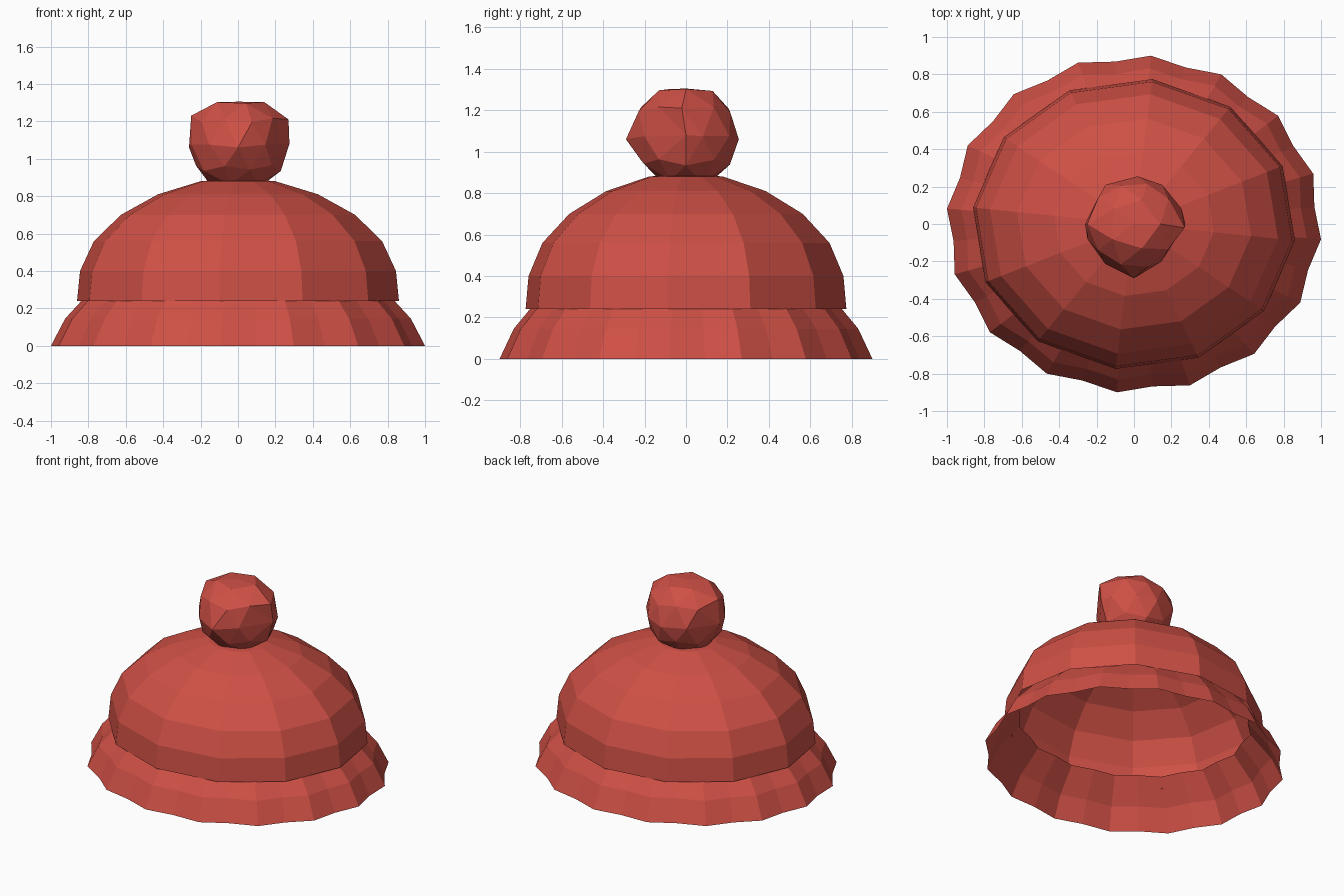
import bpy, bmesh, math, random
from mathutils import Vector

if "Cube" in bpy.data.objects:
    bpy.data.objects.remove(bpy.data.objects["Cube"])

random.seed(4)
DEPTH = 0.9  # the hat is slightly narrower front to back

red = bpy.data.materials.new("red_wool")
red.diffuse_color = (0.62, 0.08, 0.06, 1)
red.use_nodes = True
red.node_tree.nodes["Principled BSDF"].inputs["Base Color"].default_value = red.diffuse_color


def finish(name, bm):
    me = bpy.data.meshes.new(name)
    bm.to_mesh(me)
    bm.free()
    me.materials.append(red)
    ob = bpy.data.objects.new(name, me)
    bpy.context.collection.objects.link(ob)
    return ob


def lathe(name, profile, sides, start, valley=1.0, apex=None):
    """Oval rings joined by quads; every second column is scaled by valley."""
    bm = bmesh.new()
    rings = []
    for r, z in profile:
        ring = []
        for i in range(sides):
            a = math.radians(start) + math.tau * i / sides
            k = r * (valley if i % 2 else 1)
            ring.append(bm.verts.new((k * math.cos(a), DEPTH * k * math.sin(a), z)))
        rings.append(ring)
    for lo, hi in zip(rings, rings[1:]):
        for i in range(sides):
            j = (i + 1) % sides
            bm.faces.new((lo[i], lo[j], hi[j], hi[i]))
    if apex is not None:
        tip = bm.verts.new((0, 0, apex))
        for i in range(sides):
            bm.faces.new((rings[-1][i], rings[-1][(i + 1) % sides], tip))
    return finish(name, bm)


# Crown: open twelve-sided dome
lathe("crown", [(0.866, 0.24), (0.85, 0.40), (0.775, 0.56), (0.63, 0.70),
                (0.43, 0.81), (0.20, 0.88)], 12, -6.5, apex=0.895)

# Brim: flared, fluted skirt tucked inside the crown
lathe("brim", [(1.004, 0), (0.928, 0.145), (0.785, 0.30)], 32, -5.2, valley=0.966)

# Pompom: lumpy low-poly ball
bm = bmesh.new()
bmesh.ops.create_icosphere(bm, subdivisions=2, radius=0.26)
centre = Vector((0, 0, 1.075))
for v in bm.verts:
    v.co = centre + v.co * random.uniform(0.95, 1.04)
# Pull the lumps that stick out furthest
lumps = [(0.27, -0.02, 1.21), (-0.25, 0, 1.23), (0, 0, 1.305), (0, -0.29, 1.06),
         (0.02, 0.255, 1.06), (-0.262, 0, 1.06), (0.275, 0, 1.08)]
free = list(bm.verts)
for p in map(Vector, lumps):
    v = min(free, key=lambda w: (w.co - p).length)
    v.co = p
    free.remove(v)
finish("pompom", bm)
